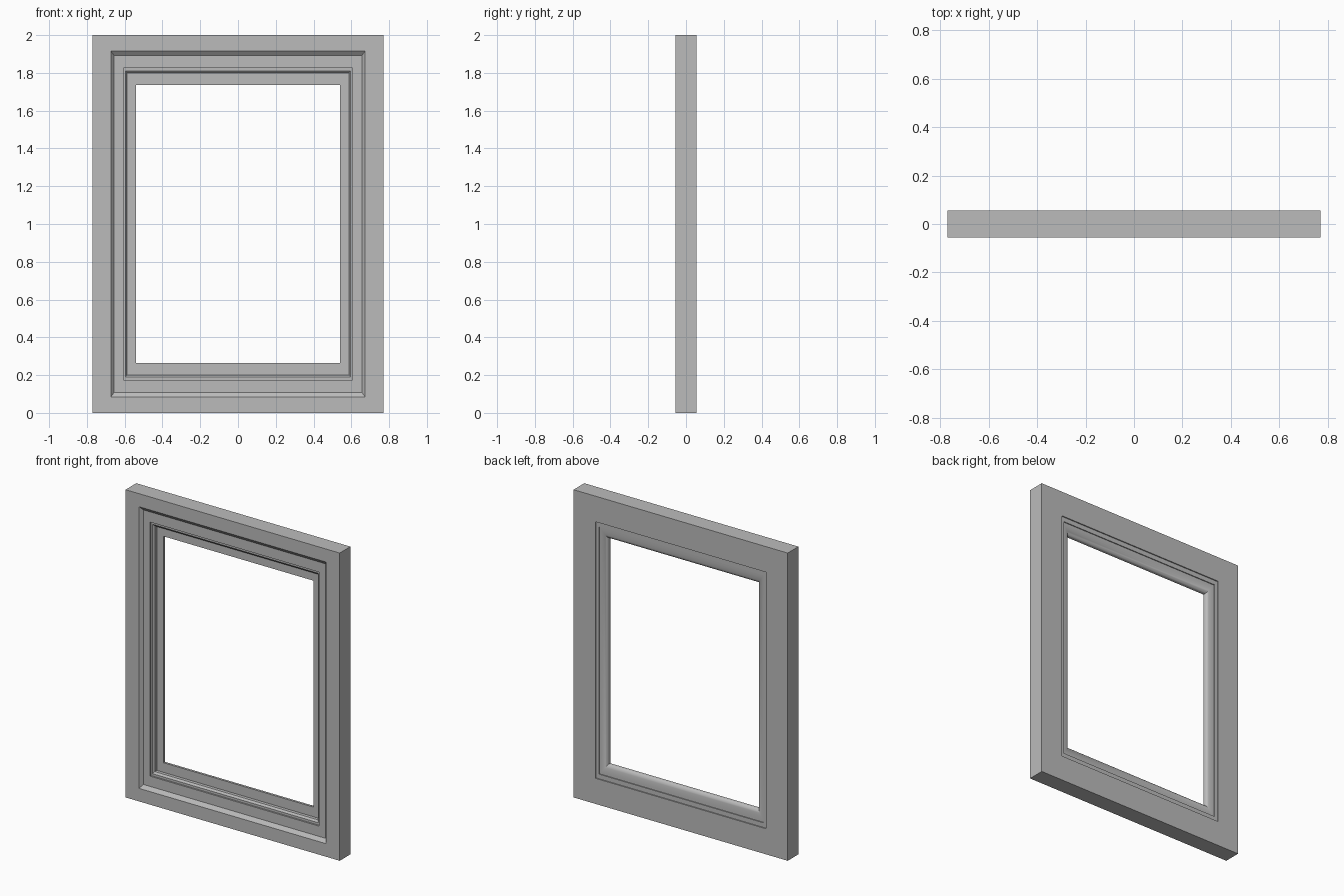
import bpy, bmesh, math

cube = bpy.data.objects.get("Cube")
if cube:
    bpy.data.objects.remove(cube, do_unlink=True)

HALF_W, HALF_H, HALF_D = 0.77, 1.0, 0.055
ASPECT = 1.36                      # opening height over width

grey = bpy.data.materials.new("neutral grey")
grey.use_nodes = True
colour = (0.5, 0.5, 0.5, 1)
grey.diffuse_color = colour
grey.node_tree.nodes["Principled BSDF"].inputs["Base Color"].default_value = colour


def moulding(half_width, y):
    return (half_width, half_width * ASPECT, y)


# Front: chamfer into a recessed band, then two steps down to the thin lip
front = [(0.673, -HALF_D), (0.656, -0.036), (0.607, -0.036), (0.607, -0.026),
         (0.596, -0.026), (0.587, -0.016), (0.587, 0.005), (0.541, 0.005)]

# Back: rounded edge rising from the lip, then two small steps out
LIP_Y, ROUND_Y = 0.018, 0.042
back = []
STEPS = 8
for i in range(STEPS + 1):
    a = math.pi / 2 * i / STEPS
    back.append((0.541 + 0.05 * (1 - math.cos(a)), LIP_Y + (ROUND_Y - LIP_Y) * math.sin(a)))
back += [(0.591, 0.048), (0.613, 0.048), (0.613, HALF_D)]

stations = [(HALF_W, HALF_H, -HALF_D)]
stations += [moulding(*p) for p in front + back]
stations += [(HALF_W, HALF_H, HALF_D)]

# Sweep the closed profile round the four mitred corners
bm = bmesh.new()
corners = [(-1, -1), (1, -1), (1, 1), (-1, 1)]
rings = [[bm.verts.new((sx * hx, y, 1 + sz * hz)) for sx, sz in corners]
         for hx, hz, y in stations]
for i, ring in enumerate(rings):
    after = rings[(i + 1) % len(rings)]
    for k in range(4):
        n = (k + 1) % 4
        bm.faces.new((ring[k], ring[n], after[n], after[k]))
bmesh.ops.recalc_face_normals(bm, faces=bm.faces)
mesh = bpy.data.meshes.new("moulded_frame")
bm.to_mesh(mesh)
bm.free()
mesh.materials.append(grey)

frame = bpy.data.objects.new("moulded_frame", mesh)
bpy.context.collection.objects.link(frame)
bpy.ops.object.select_all(action='DESELECT')
frame.select_set(True)
bpy.context.view_layer.objects.active = frame
bpy.ops.object.shade_smooth_by_angle(angle=math.radians(30))
